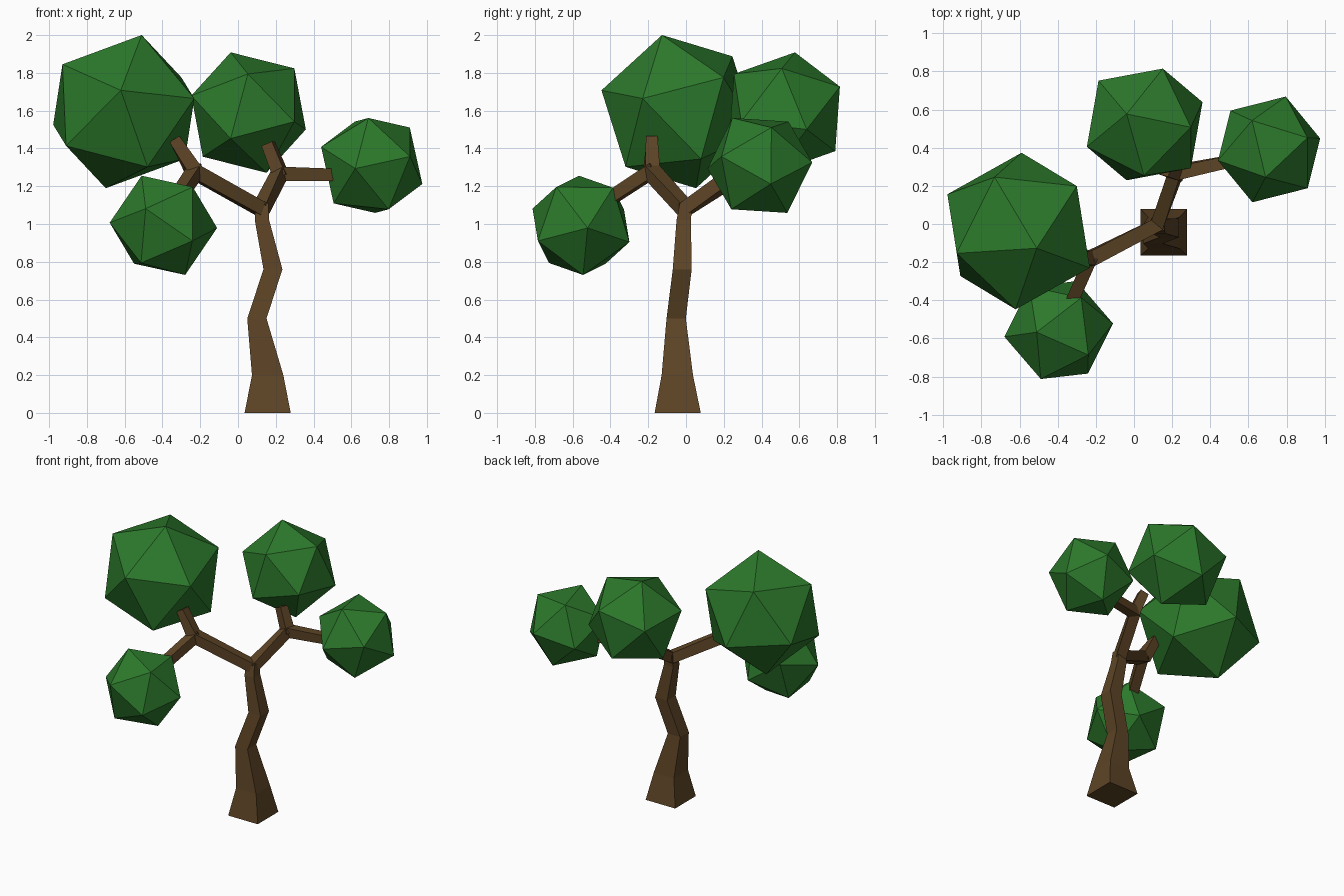
import bpy, bmesh
from mathutils import Vector, Matrix

if "Cube" in bpy.data.objects:
    bpy.data.objects.remove(bpy.data.objects["Cube"])


def material(name, rgb):
    m = bpy.data.materials.new(name)
    m.diffuse_color = (*rgb, 1)
    m.use_nodes = True
    m.node_tree.nodes["Principled BSDF"].inputs["Base Color"].default_value = m.diffuse_color
    return m


BARK = material("bark", (0.11, 0.058, 0.019))
LEAF = material("leaf", (0.025, 0.19, 0.024))
UP = Vector((0, 0, 1))


def finish(name, bm, mat):
    bmesh.ops.recalc_face_normals(bm, faces=bm.faces)
    me = bpy.data.meshes.new(name)
    bm.to_mesh(me)
    bm.free()
    me.materials.append(mat)
    bpy.context.collection.objects.link(bpy.data.objects.new(name, me))


def square_tube(name, path, level=False):
    """Loft squares along (x, y, z, half_width) points; level keeps them horizontal."""
    pts = [Vector(p[:3]) for p in path]
    bm = bmesh.new()
    rings = []
    for i, p in enumerate(pts):
        h = path[i][3]
        if level:
            a, b = Vector((1, 0, 0)), Vector((0, 1, 0))
        else:
            d = Vector()
            if i > 0:
                d += (p - pts[i - 1]).normalized()
            if i < len(pts) - 1:
                d += (pts[i + 1] - p).normalized()
            a = d.cross(UP).normalized()
            b = a.cross(d).normalized()
        rings.append([bm.verts.new(p + a * s * h + b * t * h)
                      for s, t in ((-1, -1), (1, -1), (1, 1), (-1, 1))])
    for r, q in zip(rings, rings[1:]):
        for k in range(4):
            n = (k + 1) % 4
            bm.faces.new((r[k], r[n], q[n], q[k]))
    bm.faces.new(rings[0])
    bm.faces.new(rings[-1])
    finish(name, bm, BARK)


def frame(a, b):
    x = a.normalized()
    z = a.cross(b).normalized()
    return Matrix((x, z.cross(x), z)).transposed()


def leaf_ball(name, centre, radius, v1, v2):
    """Icosahedron turned so that two neighbouring corners point along v1 and v2."""
    bm = bmesh.new()
    bmesh.ops.create_icosphere(bm, subdivisions=1, radius=radius)
    bm.verts.ensure_lookup_table()
    a = bm.verts[0]
    b = a.link_edges[0].other_vert(a)
    v1, v2 = Vector(v1), Vector(v2)
    if v1.dot(v2) < 0:
        v2 = -v2
    rot = frame(v1, v2) @ frame(a.co, b.co).transposed()
    for v in bm.verts:
        v.co = rot @ v.co + Vector(centre)
    finish(name, bm, LEAF)


# Crooked trunk with flared foot
square_tube("trunk", [
    (0.157, -0.044, 0, 0.122), (0.157, -0.046, 0.2, 0.083),
    (0.1, -0.052, 0.5, 0.051), (0.185, -0.02, 0.76, 0.05),
    (0.127, -0.012, 1.02, 0.038), (0.127, 0, 1.11, 0.033)], level=True)

# Forking branches
square_tube("left_branch", [
    (0.13, 0.0, 1.075, 0.036), (-0.235, -0.185, 1.28, 0.04), (-0.335, -0.18, 1.45, 0.031)])
square_tube("left_lower_twig", [
    (-0.22, -0.165, 1.29, 0.035), (-0.34, -0.44, 1.11, 0.033)])
square_tube("right_branch", [
    (0.12, -0.01, 1.075, 0.036), (0.22, 0.27, 1.265, 0.04), (0.56, 0.34, 1.26, 0.031)])
square_tube("right_upper_twig", [
    (0.23, 0.265, 1.25, 0.036), (0.16, 0.285, 1.425, 0.031)])

# Foliage
leaf_ball("foliage_large_left", (-0.605, -0.037, 1.595), 0.426,
          (0.095, -0.09, 0.405), (-0.015, -0.41, 0.115))
leaf_ball("foliage_top_back", (0.056, 0.522, 1.59), 0.337,
          (-0.095, 0.055, 0.32), (0.299, 0.118, -0.08))
leaf_ball("foliage_right", (0.708, 0.391, 1.31), 0.291,
          (-0.018, -0.145, 0.25), (0.268, 0.059, -0.1))
leaf_ball("foliage_lower_left", (-0.395, -0.556, 0.993), 0.287,
          (-0.115, -0.011, 0.262), (0.285, 0.035, -0.013))
